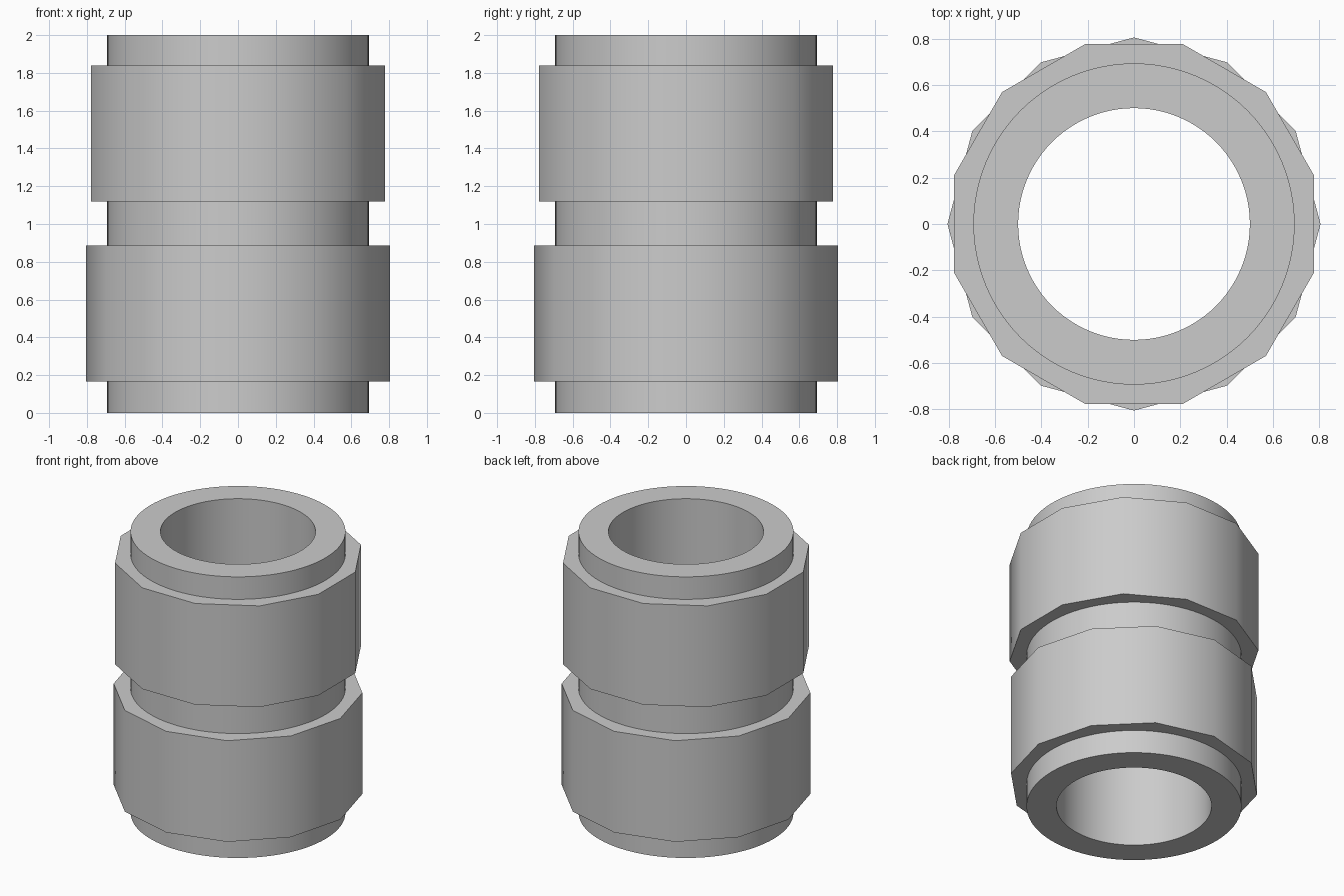
import bpy, math

if "Cube" in bpy.data.objects:
    bpy.data.objects.remove(bpy.data.objects["Cube"])

grey = bpy.data.materials.new("plain grey")
grey.diffuse_color = (0.6, 0.6, 0.6, 1)
grey.use_nodes = True
grey.node_tree.nodes["Principled BSDF"].inputs["Base Color"].default_value = grey.diffuse_color


def tube(name, outer, inner, z0, z1, sides, turn=0.0, smooth=30):
    """Hollow ring with a rectangular section, closed all round."""
    profile = [(outer, z0), (outer, z1), (inner, z1), (inner, z0)]
    verts, faces = [], []
    for i in range(sides):
        a = turn + 2 * math.pi * i / sides
        # the inner edge follows the same facets
        verts += [(r * math.cos(a), r * math.sin(a), z) for r, z in profile]
    for i in range(sides):
        p, q = 4 * i, 4 * ((i + 1) % sides)
        for k in range(4):
            m = (k + 1) % 4
            faces.append((p + k, q + k, q + m, p + m))
    mesh = bpy.data.meshes.new(name)
    mesh.from_pydata(verts, [], faces)
    mesh.materials.append(grey)
    obj = bpy.data.objects.new(name, mesh)
    bpy.context.collection.objects.link(obj)
    bpy.ops.object.select_all(action='DESELECT')
    obj.select_set(True)
    bpy.context.view_layer.objects.active = obj
    bpy.ops.object.shade_smooth_by_angle(angle=math.radians(smooth))
    return obj


# Round pipe running the full height
tube("pipe_body", 0.693, 0.50, 0.0, 2.0, 96)

# Two twelve-sided collars, the upper one turned by half a facet
tube("lower_collar", 0.805, 0.66, 0.165, 0.885, 12, 0.0, 31)
tube("upper_collar", 0.805, 0.66, 1.12, 1.84, 12, math.radians(15), 31)
